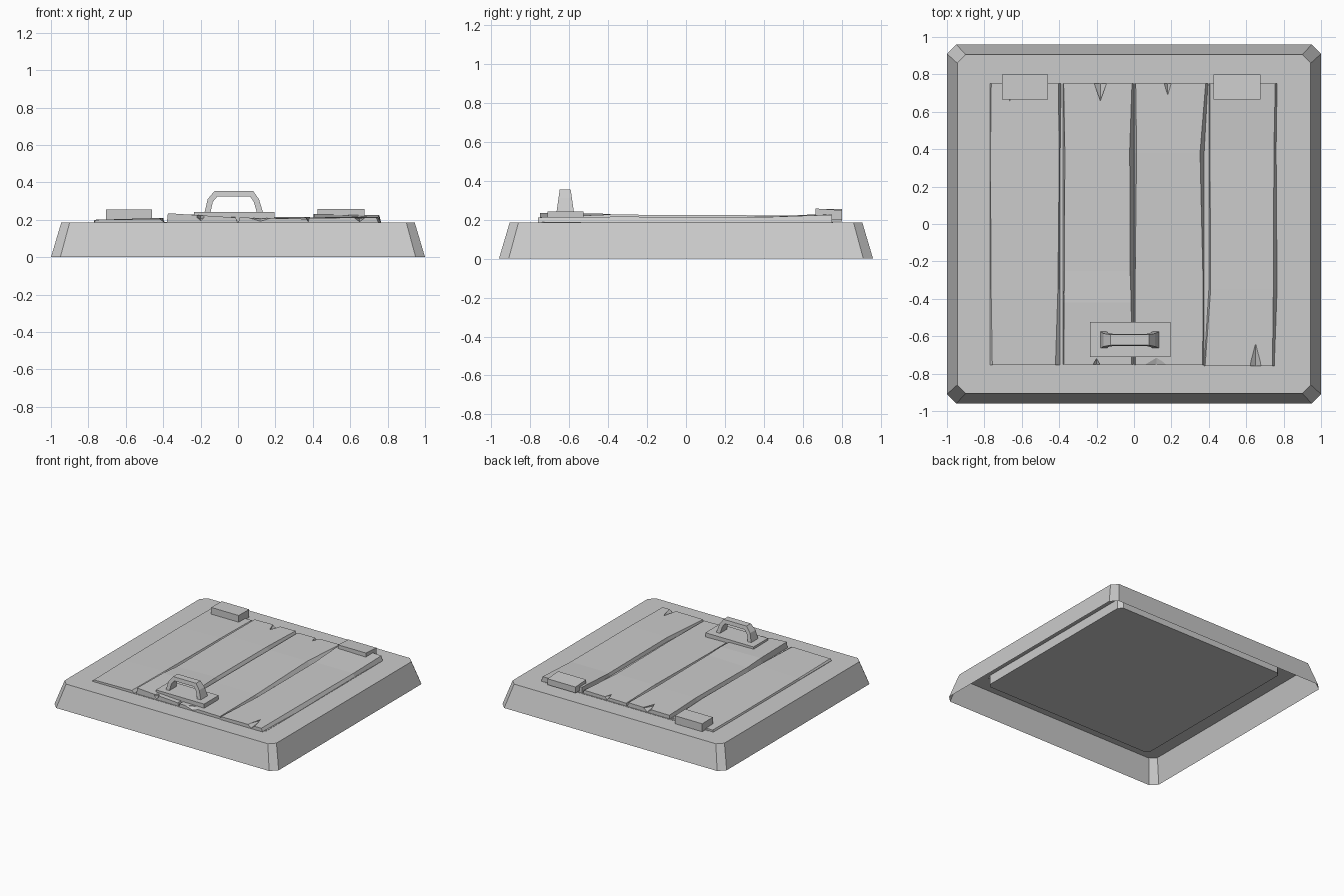
import bpy, bmesh

if "Cube" in bpy.data.objects:
    bpy.data.objects.remove(bpy.data.objects["Cube"])


def make(name, verts, faces):
    mesh = bpy.data.meshes.new(name)
    mesh.from_pydata(verts, [], faces)
    bm = bmesh.new()
    bm.from_mesh(mesh)
    bmesh.ops.recalc_face_normals(bm, faces=bm.faces)
    bm.to_mesh(mesh)
    bm.free()
    obj = bpy.data.objects.new(name, mesh)
    bpy.context.collection.objects.link(obj)
    return obj


def loft(name, rings, cap_start=True, cap_end=True):
    """Skin a list of equal-length closed rings."""
    n = len(rings[0])
    verts = [p for r in rings for p in r]
    faces = [(i * n + j, i * n + (j + 1) % n, (i + 1) * n + (j + 1) % n, (i + 1) * n + j)
             for i in range(len(rings) - 1) for j in range(n)]
    if cap_start:
        faces.append(tuple(range(n))[::-1])
    if cap_end:
        faces.append(tuple(range(len(verts) - n, len(verts))))
    return make(name, verts, faces)


def octagon(hx, hy, c, z):
    q = [(hx, hy - c), (hx - c, hy)]
    pts = q + [(-x, y) for x, y in q[::-1]]
    pts += [(-x, -y) for x, y in pts]
    return [(x, y, z) for x, y in pts]


def box(name, x0, x1, y0, y1, z0, z_front, z_back):
    """Box whose top may tilt from front to back."""
    return loft(name, [[(x0, y, z0), (x1, y, z0), (x1, y, z), (x0, y, z)]
                       for y, z in ((y0, z_front), (y1, z_back))])


# frame: tapered shell with cut corners, open underneath
loft("frame", [octagon(1, .96, .05, 0), octagon(.945, .905, .045, .185)], cap_start=False)

# backing slab that hangs below the frame top
loft("backing_slab", [octagon(.765, .755, .03, .11), octagon(.765, .755, .03, .187)])

# planks: stations of (y, left, right, left top height, right top height, edge chip width)
PLANKS = {
    "plank_1": [(-.755, -.77, -.395, .2, .205, .025), (-.35, -.77, -.395, .2, .21, .012),
                (.35, -.77, -.395, .2, .21, .005), (.75, -.77, -.39, .2, .2, .014)],
    "plank_2": [(-.75, -.38, -.003, .235, .212, .01), (-.42, -.38, -.003, .23, .225, .012),
                (-.25, -.38, -.003, .217, .225, .018), (.4, -.38, -.003, .222, .222, .02),
                (.75, -.38, -.003, .215, .22, .008)],
    "plank_3": [(-.755, .003, .375, .212, .205, .008), (-.3, .003, .375, .212, .208, .006),
                (.38, .003, .375, .215, .215, .022), (.75, .003, .395, .21, .215, .012)],
    "plank_4": [(-.76, .375, .75, .21, .212, .01), (-.35, .4, .765, .215, .215, .02),
                (.4, .4, .76, .213, .213, .012), (.75, .4, .765, .232, .225, .01)],
}
planks = {}
for name, stations in PLANKS.items():
    planks[name] = loft(name, [[(l, y, .18), (r, y, .18), (r, y, .188), (r - c, y, zr),
                                (l + c * .5, y, zl), (l, y, .188)]
                               for y, l, r, zl, zr, c in stations])

# splits: wedge notches in the plank ends (x, tip y, end y, half width)
for i, (name, x, tip, end, w) in enumerate([
        ("plank_1", -.665, .63, .78, .03), ("plank_2", -.18, .66, .77, .04),
        ("plank_3", .18, .69, .77, .025), ("plank_3", .12, -.715, -.77, .09),
        ("plank_2", -.2, -.72, -.77, .03), ("plank_4", .65, -.64, -.78, .037)]):
    cutter = make("split_cutter", [(x - w, end, .25), (x + w, end, .25), (x, tip, .25),
                                   (x - w, end, .215), (x + w, end, .215), (x, tip, .205),
                                   (x, end, .187)],
                  [(0, 1, 2), (0, 2, 5, 3), (1, 4, 5, 2), (0, 3, 6, 4, 1), (3, 5, 6), (4, 6, 5)])
    cutter.hide_render = True
    cutter.hide_set(True)
    mod = planks[name].modifiers.new("split", 'BOOLEAN')
    mod.operation = 'DIFFERENCE'
    mod.solver = 'EXACT'
    mod.object = cutter

# hinges
box("left_hinge", -.705, -.46, .665, .8, .19, .256, .254)
box("right_hinge", .425, .675, .665, .8, .2, .257, .248)

# handle plate and handle
box("handle_plate", -.235, .195, -.71, -.525, .19, .242, .242)
outer = [(-.18, .235), (-.162, .31), (-.125, .355), (.08, .355), (.112, .31), (.135, .235)]
inner = [(-.148, .235), (-.135, .295), (-.11, .325), (.065, .325), (.085, .295), (.102, .235)]
rings = []
for (xo, zo), (xi, zi) in zip(outer, inner):
    ho = .045 - .017 * (zo - .235) / .12
    hi = .045 - .017 * (zi - .235) / .12
    rings.append([(xo, -.62 - ho, zo), (xo, -.62 + ho, zo), (xi, -.62 + hi, zi), (xi, -.62 - hi, zi)])
loft("handle", rings)
